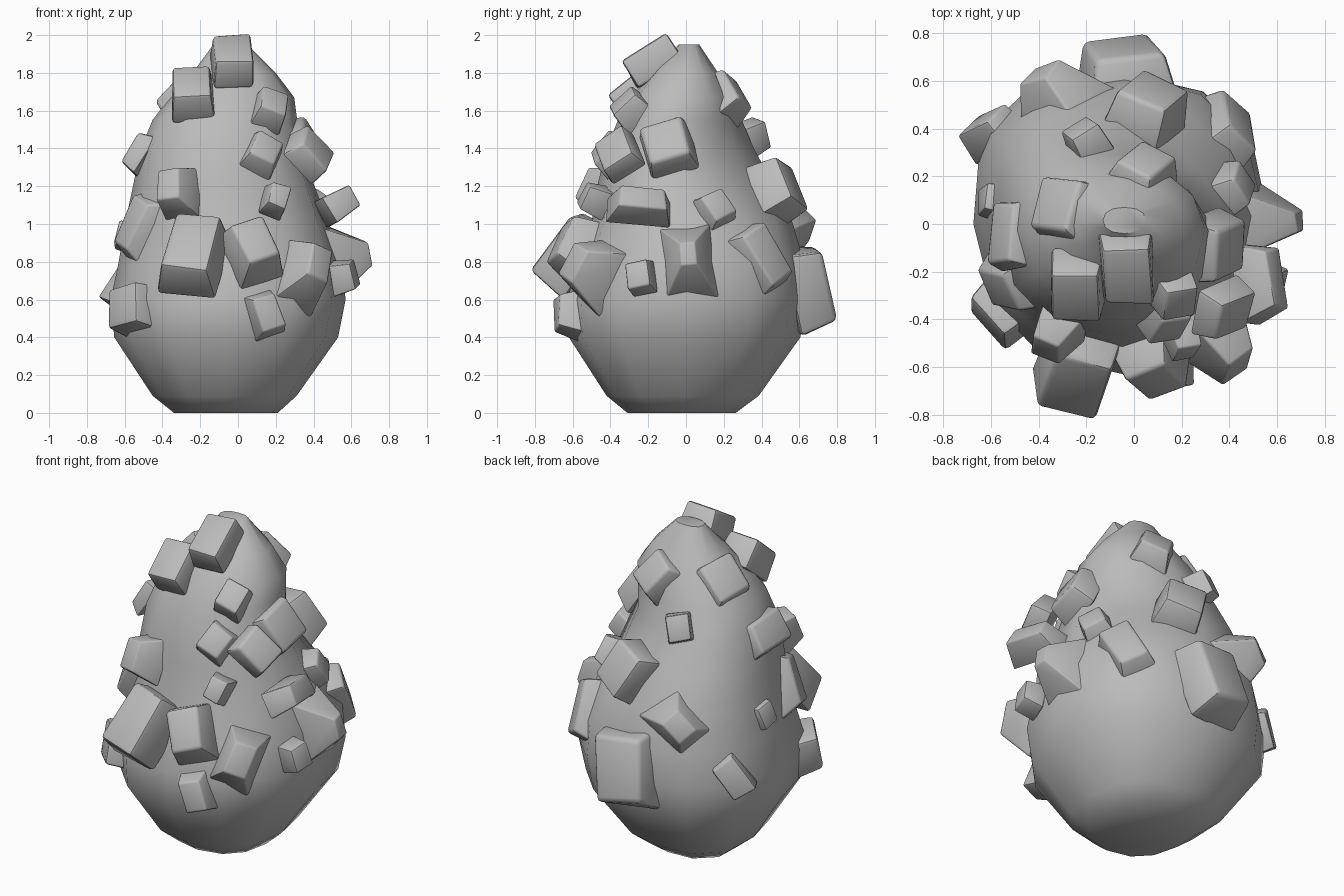
import bpy
import bmesh
import math
import random
from mathutils import Vector, Matrix

random.seed(4)

default_cube = bpy.data.objects.get("Cube")
if default_cube:
    bpy.data.objects.remove(default_cube, do_unlink=True)

# One stone grey for everything
stone_grey = bpy.data.materials.new("stone_grey")
stone_grey.use_nodes = True
colour = (0.5, 0.5, 0.5, 1)
stone_grey.diffuse_color = colour
for node in stone_grey.node_tree.nodes:
    if node.type == 'BSDF_PRINCIPLED':
        node.inputs["Base Color"].default_value = colour
        node.inputs["Roughness"].default_value = 0.8


def make_object(name, bm, smooth_angle):
    """Turn a bmesh into a linked grey object, smooth below the given angle."""
    bmesh.ops.recalc_face_normals(bm, faces=bm.faces)
    mesh = bpy.data.meshes.new(name)
    bm.to_mesh(mesh)
    bm.free()
    mesh.materials.append(stone_grey)
    obj = bpy.data.objects.new(name, mesh)
    bpy.context.collection.objects.link(obj)
    bpy.ops.object.select_all(action='DESELECT')
    obj.select_set(True)
    bpy.context.view_layer.objects.active = obj
    bpy.ops.object.shade_smooth_by_angle(angle=math.radians(smooth_angle))


def power(value, exponent):
    return math.copysign(abs(value) ** exponent, value)


# Mound: rounded-square rings (height, x min, x max, y min, y max)
RINGS = [
    (0, -.33, .21, -.31, .26),
    (.09, -.44, .31, -.42, .38),
    (.4, -.64, .53, -.62, .6),
    (.6, -.66, .57, -.63, .63),
    (.8, -.62, .55, -.57, .62),
    (1, -.59, .49, -.5, .57),
    (1.2, -.55, .42, -.47, .48),
    (1.4, -.51, .35, -.42, .37),
    (1.55, -.45, .32, -.36, .3),
    (1.67, -.36, .3, -.29, .25),
    (1.8, -.24, .2, -.18, .17),
    (1.95, -.13, .05, -.04, .07),
]
SIDES = 12


def lobe(angle, degrees):
    """Smooth bump around one compass direction."""
    return max(0, math.cos(angle - math.radians(degrees))) ** 6


def build_mound():
    bm = bmesh.new()
    loops = []
    for z, x0, x1, y0, y1 in RINGS:
        # One back corner swells towards the base, the other is hollow higher up
        swell = .16 * (1 - z / 2)
        hollow = .27 * math.exp(-((z - 1.3) / .3) ** 2)
        loop = []
        for i in range(SIDES):
            a = math.tau * i / SIDES
            reach = 1 + swell * lobe(a, 140) - hollow * lobe(a, 45)
            u = power(math.cos(a), .87) * reach
            v = power(math.sin(a), .87) * reach
            loop.append(bm.verts.new(((x0 + x1 + u * (x1 - x0)) / 2,
                                      (y0 + y1 + v * (y1 - y0)) / 2, z)))
        loops.append(loop)
    for low, high in zip(loops, loops[1:]):
        for i in range(SIDES):
            j = (i + 1) % SIDES
            bm.faces.new((low[i], low[j], high[j], high[i]))
    bm.faces.new(loops[0])
    bm.faces.new(loops[-1])
    make_object("mound", bm, 45)


def build_stone(name, x, y, z, facing, tilt, width, height, depth, roll, taper):
    """Chipped block facing a compass angle, tilted up, narrowing outwards."""
    facing, tilt = math.radians(facing), math.radians(tilt)
    out = Vector((math.cos(facing) * math.cos(tilt),
                  math.sin(facing) * math.cos(tilt), math.sin(tilt)))
    side = Vector((0, 0, 1)).cross(out).normalized()
    frame = Matrix((side, out.cross(side), out)).transposed()
    frame = frame @ Matrix.Rotation(math.radians(roll), 3, 'Z')
    bm = bmesh.new()
    bmesh.ops.create_cube(bm, size=1)
    for v in bm.verts:
        narrow = taper if v.co.z > 0 else 1
        chip = [random.uniform(.92, 1.08) for _ in range(3)]
        local = Vector((v.co.x * width * narrow * chip[0],
                        v.co.y * height * narrow * chip[1],
                        v.co.z * depth * chip[2]))
        v.co = Vector((x, y, z)) + frame @ local
    bm.normal_update()
    bmesh.ops.bevel(bm, geom=bm.edges[:], offset=min(width, height) * taper * .09,
                    segments=2, profile=.5, affect='EDGES')
    make_object(name, bm, 40)


# Stones: x, y, z, facing, tilt, width, height, depth, roll, outward taper
FRONT = [
    (-.03, -.18, 1.86, -90, 58, .22, .3, .17, 3, .9),
    (-.24, -.26, 1.69, -95, 50, .22, .28, .18, 4, .88),
    (.17, -.29, 1.61, -62, 42, .18, .2, .15, -25, .8),
    (.13, -.39, 1.37, -70, 30, .2, .22, .15, -30, .7),
    (.38, -.36, 1.37, -32, 30, .22, .25, .13, 35, .85),
    (.2, -.48, 1.13, -72, 20, .13, .16, .14, -20, .8),
    (-.33, -.46, 1.18, -120, 22, .2, .27, .18, 10, .6),
    (-.24, -.6, .84, -98, 38, .3, .41, .23, -8, .85),
    (.08, -.58, .87, -80, 28, .27, .33, .21, 20, .7),
    (.37, -.51, .76, -55, 18, .26, .38, .24, -22, .5),
    (.14, -.59, .52, -75, 5, .19, .27, .2, 18, .65),
    (-.53, -.34, .54, -138, 12, .27, .26, .24, 10, .85),
]
SIDE = [
    (-.49, -.23, .98, -150, 18, .28, .45, .2, -18, .6),
    (-.52, -.04, 1.37, 170, 30, .3, .22, .1, 8, .8),
    (-.57, .09, .93, 170, 15, .14, .17, .14, 15, .8),
    (-.29, .06, 1.66, 152, 42, .27, .28, .15, 15, .8),
    (-.59, .38, .66, 128, 8, .16, .26, .15, 35, .85),
    (.34, -.1, 1.41, -12, 28, .28, .28, .15, 20, .8),
    (.53, -.24, 1.1, 10, 30, .33, .16, .17, -5, .75),
    (.58, .01, .82, 0, 12, .29, .42, .23, 6, .28),
    (.56, -.24, .72, -18, 12, .14, .17, .13, 12, .85),
    (.4, .15, 1.07, 22, 25, .2, .22, .15, 25, .7),
]
BACK = [
    (.38, .39, .81, 38, 16, .23, .38, .17, 28, .8),
    (-.04, .64, .66, 97, 14, .37, .46, .22, 8, .8),
    (.06, .48, 1.18, 74, 26, .28, .32, .2, -18, .8),
    (-.33, .54, .97, 124, 16, .31, .38, .25, 42, .42),
    (-.2, .35, 1.46, 118, 22, .16, .17, .13, 12, .85),
    (.04, .22, 1.68, 78, 34, .23, .26, .13, -25, .75),
]

build_mound()
for group, stones in (("front", FRONT), ("side", SIDE), ("back", BACK)):
    for number, stone in enumerate(stones, 1):
        build_stone(f"{group}_stone_{number}", *stone)
